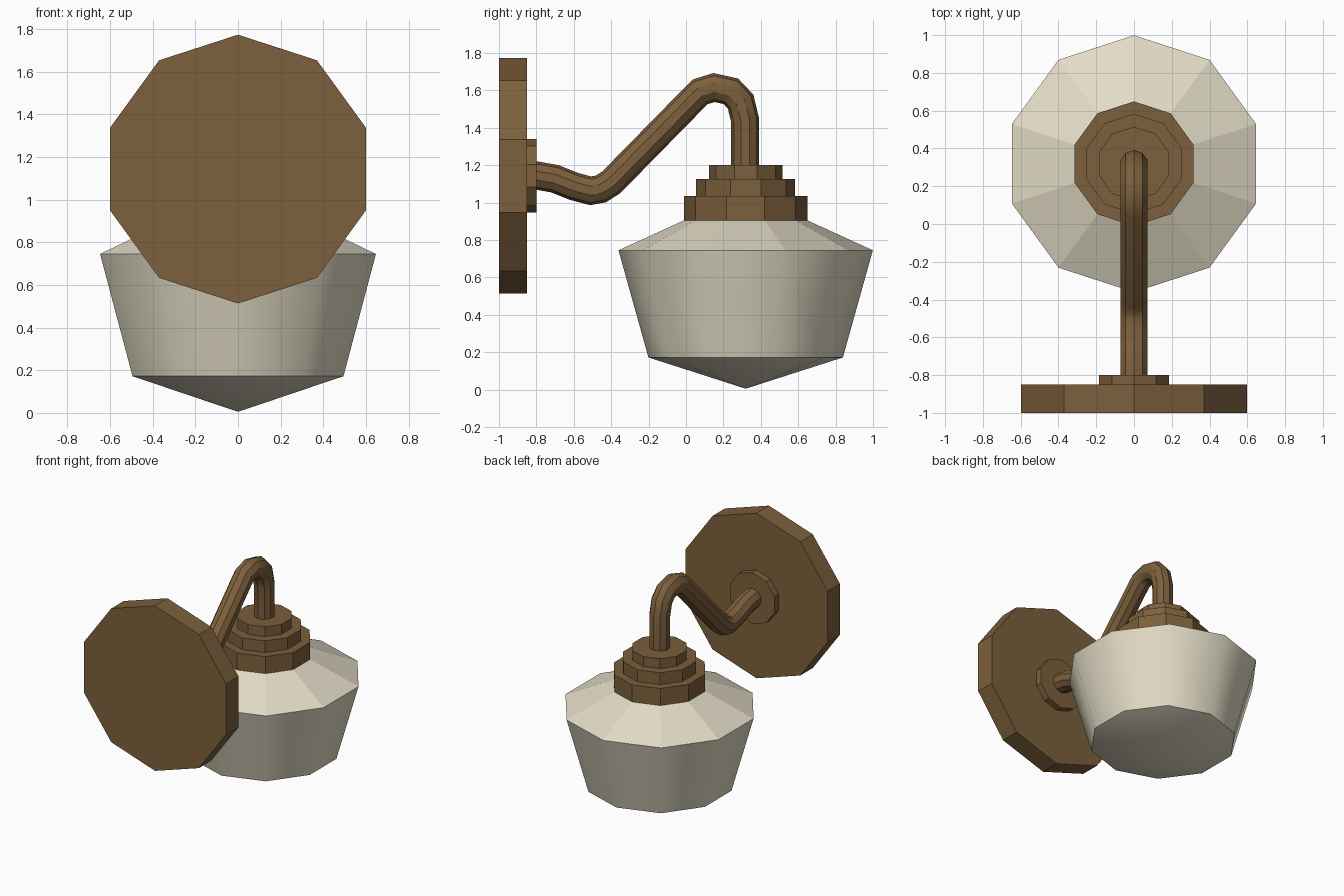
import bpy, bmesh, math
from mathutils import Vector

if "Cube" in bpy.data.objects:
    bpy.data.objects.remove(bpy.data.objects["Cube"])

SIDES = 10


def material(name, rgb):
    m = bpy.data.materials.new(name)
    m.diffuse_color = (*rgb, 1)
    m.use_nodes = True
    m.node_tree.nodes["Principled BSDF"].inputs["Base Color"].default_value = m.diffuse_color
    return m


bronze = material("aged bronze", (0.2, 0.115, 0.045))
cream = material("cream glass", (0.76, 0.71, 0.56))


def skin(name, rings, mat, smooth_bands=(), caps=True):
    """Join rings of points into a tube; listed bands are smooth within themselves."""
    bm = bmesh.new()
    loops = [[bm.verts.new(p) for p in r] for r in rings]
    for b, (lo, hi) in enumerate(zip(loops, loops[1:])):
        for i in range(SIDES):
            j = (i + 1) % SIDES
            if len(lo) == 1:
                f = bm.faces.new((lo[0], hi[j], hi[i]))
            else:
                f = bm.faces.new((lo[i], lo[j], hi[j], hi[i]))
            f.smooth = b in smooth_bands
    if caps:
        for l in (loops[0], loops[-1]):
            if len(l) > 2:
                bm.faces.new(l)
    bmesh.ops.recalc_face_normals(bm, faces=bm.faces)
    me = bpy.data.meshes.new(name)
    if name == "glass_shade":
        # horizontal rims stay sharp
        for e in bm.edges:
            a, b = e.verts
            if abs(a.co.z - b.co.z) < 1e-5:
                e.smooth = False
    bm.to_mesh(me)
    bm.free()
    me.materials.append(mat)
    ob = bpy.data.objects.new(name, me)
    bpy.context.collection.objects.link(ob)
    return ob


def ring(c, r, u, v):
    """Decagon with a corner on the +u axis."""
    if r == 0:
        return [Vector(c)]
    return [Vector(c) + r * (math.cos(a) * Vector(u) + math.sin(a) * Vector(v))
            for a in (2 * math.pi * i / SIDES for i in range(SIDES))]


def wall_disc(name, y0, y1, r):
    skin(name, [ring((0, y, 1.143), r, (0, 0, 1), (1, 0, 0)) for y in (y0, y1)], bronze)


def lathe(name, profile, mat, **kw):
    skin(name, [ring((0, 0.319, z), r, (0, 1, 0), (1, 0, 0)) for r, z in profile], mat, **kw)


# Wall plate and its collar
wall_disc("wall_plate", -1.0, -0.85, 0.63)
wall_disc("wall_collar", -0.85, -0.80, 0.196)

# Stepped fitter above the shade
for name, r, z0, z1 in (("fitter_lower", 0.33, 0.90, 1.035),
                        ("fitter_middle", 0.265, 1.035, 1.125),
                        ("fitter_upper", 0.196, 1.125, 1.20)):
    lathe(name, [(r, z0), (r, z1)], bronze)

# Glass shade: pointed base, flared body, sloped shoulder
lathe("glass_shade", [(0, 0.005), (0.52, 0.172), (0.68, 0.745), (0.33, 0.905)],
      cream, smooth_bands=(0, 1))

# Swan-neck arm swept along a path in the y-z plane
path = [(-0.85, 1.147), (-0.80, 1.145), (-0.70, 1.127), (-0.60, 1.087), (-0.51, 1.063),
        (-0.455, 1.073), (-0.40, 1.108), (0.075, 1.592), (0.15, 1.615), (0.24, 1.595),
        (0.292, 1.54), (0.316, 1.44), (0.316, 1.19)]
pts = [Vector((0, y, z)) for y, z in path]
rings = []
for i, p in enumerate(pts):
    d0 = (p - pts[max(i - 1, 0)]).normalized()
    d1 = (pts[min(i + 1, len(pts) - 1)] - p).normalized()
    t = (d0 + d1).normalized()
    half = t.dot(d1 if d1.length else d0)
    n = Vector((0, -t.z, t.y)) / half  # mitred in-plane axis
    rings.append(ring(p, 0.075, n, (1, 0, 0)))
arm = skin("swan_neck_arm", rings, bronze)
bpy.context.view_layer.objects.active = arm
arm.select_set(True)
bpy.ops.object.shade_smooth_by_angle(angle=math.radians(33))
